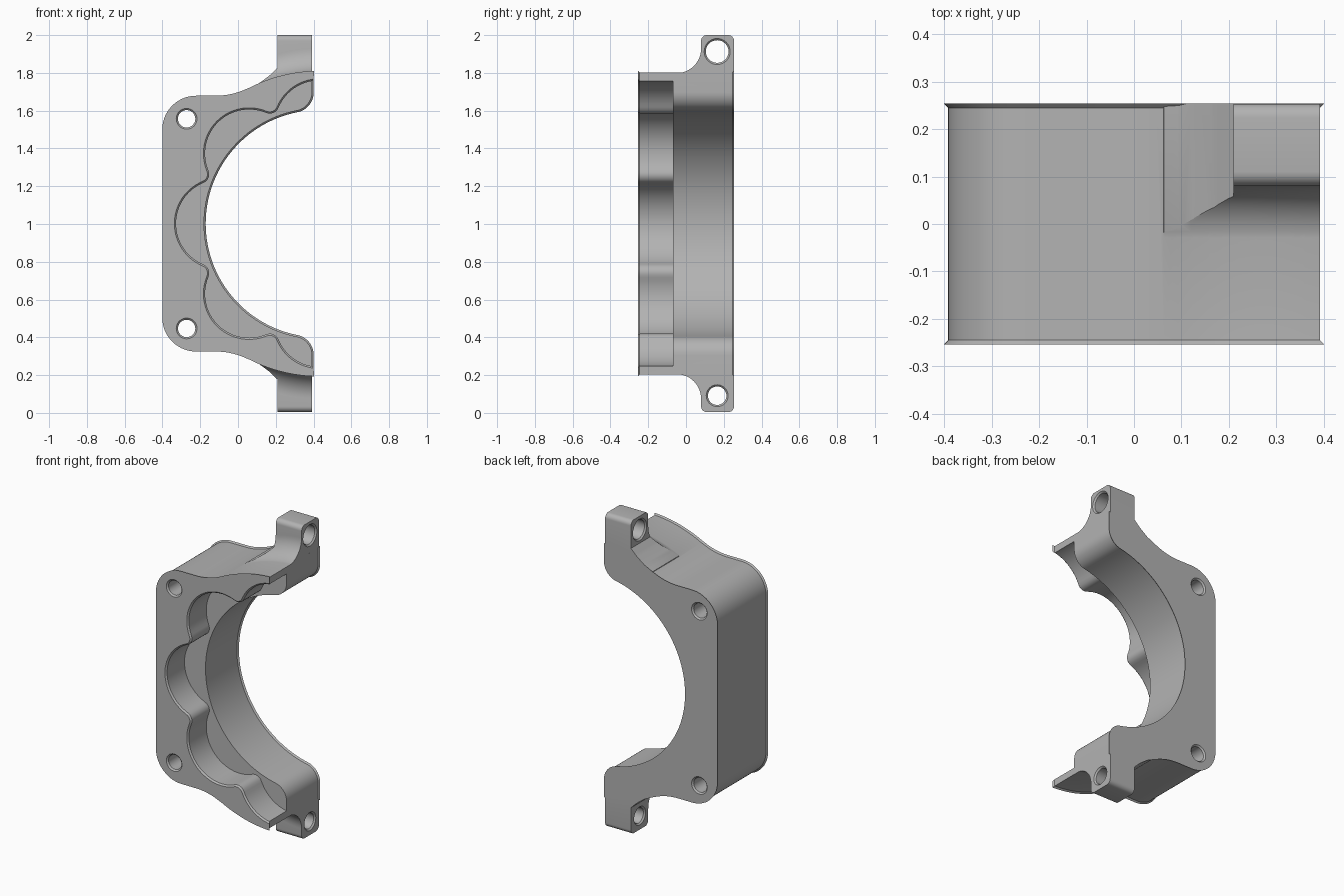
import bpy, bmesh, math
from mathutils import Vector

if "Cube" in bpy.data.objects:
    bpy.data.objects.remove(bpy.data.objects["Cube"])

MID = 1.002            # height of the symmetry plane
BORE = Vector((0.43, 0))  # bore axis in (x, height from the symmetry plane)
RIGHT, LEFT, DEPTH, TOP = 0.392, -0.392, 0.254, 0.998
CH = 0.009             # chamfer

metal = bpy.data.materials.new("grey_metal")
metal.use_nodes = True
grey = (0.45, 0.45, 0.45, 1)
metal.diffuse_color = grey
metal.node_tree.nodes["Principled BSDF"].inputs["Base Color"].default_value = grey


def arc(centre, r, a0, a1, n):
    """Points of an arc, angles in degrees."""
    angles = [math.radians(a0 + (a1 - a0) * i / n) for i in range(n + 1)]
    return [Vector((centre[0] + r * math.cos(a), centre[1] + r * math.sin(a))) for a in angles]


def grow(pts, d):
    """Offset a closed outline outwards by d."""
    n = len(pts)
    area = sum(pts[i - 1].cross(pts[i]) for i in range(n))
    out = []
    for i, p in enumerate(pts):
        a, b = (p - pts[i - 1]).normalized(), (pts[(i + 1) % n] - p).normalized()
        na, nb = Vector((a.y, -a.x)), Vector((b.y, -b.x))
        out.append(p + (na + nb) / (1 + na.dot(nb)) * math.copysign(d, area))
    return out


def loft(name, rings):
    """Solid through a row of matching rings."""
    bm = bmesh.new()
    rows = [[bm.verts.new(p) for p in ring] for ring in rings]
    n = len(rows[0])
    for a, b in zip(rows, rows[1:]):
        for i in range(n):
            bm.faces.new((a[i - 1], a[i], b[i], b[i - 1]))
    bm.faces.new(rows[0])
    bm.faces.new(rows[-1])
    bmesh.ops.recalc_face_normals(bm, faces=bm.faces)
    mesh = bpy.data.meshes.new(name)
    bm.to_mesh(mesh)
    bm.free()
    mesh.materials.append(metal)
    obj = bpy.data.objects.new(name, mesh)
    bpy.context.collection.objects.link(obj)
    return obj


def along_y(name, pts, sections):
    """Extrude an (x, height) outline through (y, growth) sections."""
    return loft(name, [[(p.x, y, MID + p.y) for p in (grow(pts, d) if d else pts)]
                       for y, d in sections])


def along_x(name, pts, sections):
    """Extrude a (y, height) outline through (x, growth) sections."""
    return loft(name, [[(x, p.x, MID + p.y) for p in (grow(pts, d) if d else pts)]
                       for x, d in sections])


def combine(target, other, operation):
    mod = target.modifiers.new(operation, "BOOLEAN")
    mod.operation, mod.solver, mod.object = operation, "EXACT", other
    bpy.context.view_layer.objects.active = target
    bpy.ops.object.modifier_apply(modifier=mod.name)
    bpy.data.objects.remove(other)


def through(lo, hi):
    """Cutter sections that chamfer both mouths of a hole."""
    return [(lo - CH, 2 * CH), (lo + CH, 0), (hi - CH, 0), (hi + CH, 2 * CH)]


# Main body: bore, rounded jaw tip, outer arc, blend, rounded back corner
half = (arc(BORE, 0.61, 180, 101.2, 32)
        + arc((0.292, 0.696), 0.1, -78.8, 0, 10)[1:]
        + arc(BORE, 0.8, 92.72, 117.3, 10)
        + arc((-0.12, 1.068), 0.4, -62.7, -90, 10)[1:]
        + arc((-0.222, 0.498), 0.17, 90, 180, 14))
outline = half + [Vector((p.x, -p.y)) for p in reversed(half[1:])]
body = along_y("clamp_body", outline,
               [(-DEPTH, -CH), (CH - DEPTH, 0), (DEPTH - CH, 0), (DEPTH, -CH)])


# Scalloped pocket: lobes round the bore with filleted cusps
def lobe_radius(angle, ring=0.525, lobe=0.233, fillet=0.05):
    step = math.pi / 4
    off = (angle + step / 2) % step - step / 2
    cusp = step / 2 - abs(off)
    far = ring * math.cos(step / 2) + math.sqrt((lobe + fillet) ** 2
                                                - (ring * math.sin(step / 2)) ** 2)
    if cusp < math.radians(3.13):
        return far * math.cos(cusp) - math.sqrt(fillet ** 2 - (far * math.sin(cusp)) ** 2)
    return ring * math.cos(off) + math.sqrt(lobe ** 2 - (ring * math.sin(off)) ** 2)


pocket = []
for i in range(320):
    a = math.tau * i / 320
    pocket.append(BORE + lobe_radius(a) * Vector((math.cos(a), math.sin(a))))
combine(body, along_y("pocket_cutter", pocket,
                      [(-DEPTH - CH, 2 * CH), (CH - DEPTH, 0), (-0.07, 0)]), "DIFFERENCE")

for side, ear_hole in ((1, 0.06), (-1, 0.049)):
    # Ear seen from the front, with its sloping root
    slope = [(0.06, 0.7), (0.063, 0.714), (0.095, 0.732), (0.125, 0.753), (0.17, 0.787),
             (0.21, 0.826), (0.21, 1.1), (RIGHT, 1.1), (RIGHT, 0.74), (0.25, 0.72)]
    ear = along_y("ear", [Vector((x, side * h)) for x, h in slope], [(-0.1, 0), (0.3, 0)])

    # Ear seen from the side: hollow blend in front, rounded top
    rings = []
    for i in range(21):
        x = 0.02 + 0.4 * i / 20
        base = math.sqrt(0.64 - (x - BORE.x) ** 2) - 0.002
        side_view = ([Vector((-0.05, 0.6))]
                     + arc((-0.05, base + 0.13), 0.13, -90, 0, 12)
                     + arc((0.11, TOP - 0.03), 0.03, 180, 90, 6)
                     + arc((DEPTH - 0.03, TOP - 0.03), 0.03, 90, 0, 6)
                     + [Vector((DEPTH, 0.6))])
        rings.append([(x, p.x, MID + side * p.y) for p in side_view])
    combine(ear, loft("ear_side_shape", rings), "INTERSECT")
    combine(body, ear, "UNION")

    # Bolt holes through the ear and the body corner
    combine(body, along_x("ear_hole_cutter", arc((0.165, side * 0.911), ear_hole, 0, 348.75, 31),
                          through(0.21, RIGHT)), "DIFFERENCE")
    combine(body, along_y("corner_hole_cutter", arc((-0.272, side * 0.555), 0.046, 0, 348.75, 31),
                          through(-DEPTH, DEPTH)), "DIFFERENCE")

bpy.ops.object.select_all(action="DESELECT")
body.select_set(True)
bpy.context.view_layer.objects.active = body
bpy.ops.object.shade_smooth_by_angle(angle=math.radians(25))
